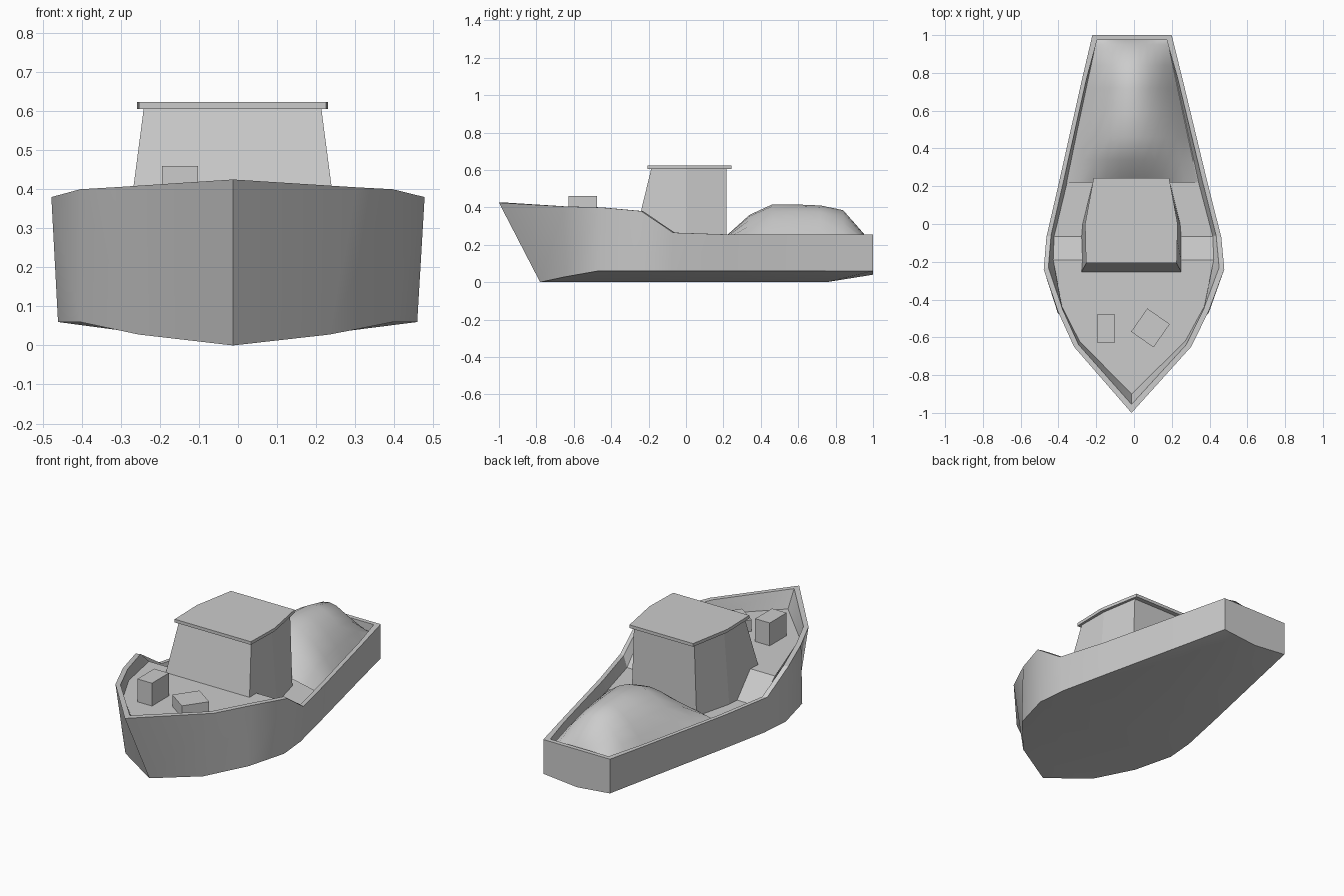
import bpy
import bmesh
import math
from mathutils import Matrix, Vector

default = bpy.data.objects.get("Cube")
if default:
    bpy.data.objects.remove(default, do_unlink=True)

# One plain grey for the whole boat
grey = bpy.data.materials.new("light_grey")
grey.use_nodes = True
colour = (0.6, 0.6, 0.6, 1)
grey.diffuse_color = colour
grey.node_tree.nodes["Principled BSDF"].inputs["Base Color"].default_value = colour


def make_object(name, bm):
    bmesh.ops.recalc_face_normals(bm, faces=bm.faces)
    mesh = bpy.data.meshes.new(name)
    bm.to_mesh(mesh)
    bm.free()
    mesh.materials.append(grey)
    obj = bpy.data.objects.new(name, mesh)
    bpy.context.collection.objects.link(obj)
    return obj


def add_face(bm, cache, points):
    """Add a face, sharing vertices and dropping repeated corners."""
    verts = []
    for point in points:
        key = tuple(round(c, 4) for c in point)
        if key not in cache:
            cache[key] = bm.verts.new(key)
        if cache[key] not in verts:
            verts.append(cache[key])
    if len(verts) > 2:
        bm.faces.new(verts)


def loft(bm, sections):
    """Skin a list of closed sections and cap both ends."""
    cache = {}
    for low, high in zip(sections, sections[1:]):
        for i in range(len(low)):
            j = (i + 1) % len(low)
            add_face(bm, cache, (low[i], low[j], high[j], high[i]))
    add_face(bm, cache, sections[0])
    add_face(bm, cache, sections[-1])


# Hull half: rim, chine, keel height and deck edge at each station, bow to stern
stations = [
    ((0, -1, .425), (0, -.78, 0), 0, (0, -.9, .33)),
    ((.31, -.65, .405), (.245, -.65, .028), 0, (.28, -.62, .33)),
    ((.4, -.46, .4), (.4, -.47, .06), 0, (.375, -.44, .33)),
    ((.478, -.24, .38), (.46, -.24, .06), 0, (.425, -.19, .33)),
    ((.463, -.07, .265), (.445, -.07, .06), 0, (.42, -.065, .2)),
    ((.393, .22, .255), (.383, .22, .06), 0, (.348, .22, .2)),
    ((.27, .75, .255), (.265, .75, .06), 0, (.237, .75, .2)),
    ((.21, 1, .255), (.21, 1, .06), .04, (.185, .975, .2)),
]


def section(rim, chine, keel_z, deck):
    if rim[0] == 0:
        inner = (0, rim[1] + .045, rim[2])
    else:
        inner = (rim[0] - .026, min(rim[1] + .01, .975), rim[2])
    keel = (0, chine[1], keel_z)
    return [keel, chine, rim, inner, deck, (0, deck[1], deck[2])]


bm = bmesh.new()
cache = {}
rows = [section(*s) for s in stations]
for a, b in zip(rows, rows[1:]):
    for i in range(len(a) - 1):
        add_face(bm, cache, (a[i], a[i + 1], b[i + 1], b[i]))

# Transom, its rim and its inner wall
keel, chine, rim, inner, deck, deck_mid = rows[-1]
rim_mid = (0, rim[1], rim[2])
inner_mid = (0, inner[1], inner[2])
add_face(bm, cache, (keel, chine, rim, rim_mid))
add_face(bm, cache, (rim_mid, rim, inner, inner_mid))
add_face(bm, cache, (inner_mid, inner, deck, deck_mid))

# Mirror the half hull across the centre line
half = bm.verts[:] + bm.edges[:] + bm.faces[:]
copy = bmesh.ops.duplicate(bm, geom=half)["geom"]
for v in copy:
    if isinstance(v, bmesh.types.BMVert):
        v.co.x = -v.co.x
bmesh.ops.remove_doubles(bm, verts=bm.verts, dist=.0005)

# The centre line sits slightly to the right of the widest points
for v in bm.verts:
    v.co.x -= .013 * (1 - (v.co.x / .478) ** 2)
hull = make_object("hull", bm)
bpy.context.view_layer.objects.active = hull
hull.select_set(True)
bpy.ops.object.shade_smooth_by_angle(angle=math.radians(30))
hull.select_set(False)


def cabin_ring(z, front_y, back_y, front, middle, back):
    """Six-sided outline, narrower towards the stern."""
    right = [(front, front_y, z), (middle, 0, z), (back, back_y, z)]
    left = [(-x, y, z) for x, y, z in reversed(right)]
    return [(x - .014, y, z) for x, y, z in right + left]


# Cabin with raked front and tapered sides
bm = bmesh.new()
loft(bm, [cabin_ring(.19, -.287, .217, .282, .259, .205),
          cabin_ring(.61, -.185, .217, .227, .226, .19)])
make_object("cabin", bm)

# Overhanging roof plate
bm = bmesh.new()
loft(bm, [cabin_ring(z, -.207, .243, .24, .245, .2) for z in (.605, .623)])
make_object("cabin_roof", bm)


# Deck boxes
def box(name, centre, size, turn):
    bm = bmesh.new()
    matrix = (Matrix.Translation(Vector(centre))
              @ Matrix.Rotation(math.radians(turn), 4, "Z")
              @ Matrix.Diagonal((*size, 1)))
    bmesh.ops.create_cube(bm, size=1, matrix=matrix)
    make_object(name, bm)


box("tall_deck_box", (-.148, -.553, .393), (.092, .152, .134), 0)
box("low_deck_box", (.087, -.55, .36), (.145, .15, .07), -35)

# Rounded cargo mound filling the aft well
profile = [(.22, .252), (.34, .36), (.46, .415), (.6, .415),
           (.72, .41), (.84, .385), (.95, .26), (.974, .21)]
bm = bmesh.new()
cache = {}
steps = 10


def mound_row(y, top):
    width = .348 - (y - .22) * .213
    row = []
    for i in range(steps + 1):
        t = 2 * i / steps - 1
        row.append((t * width - .011, y, .205 + (top - .205) * (1 - abs(t) ** 1.9)))
    return row


rows = [mound_row(*p) for p in profile]
for a, b in zip(rows, rows[1:]):
    for i in range(steps):
        add_face(bm, cache, (a[i], a[i + 1], b[i + 1], b[i]))
mound = make_object("cargo_mound", bm)
for polygon in mound.data.polygons:
    polygon.use_smooth = True
    if polygon.normal.z < 0:
        polygon.flip()
